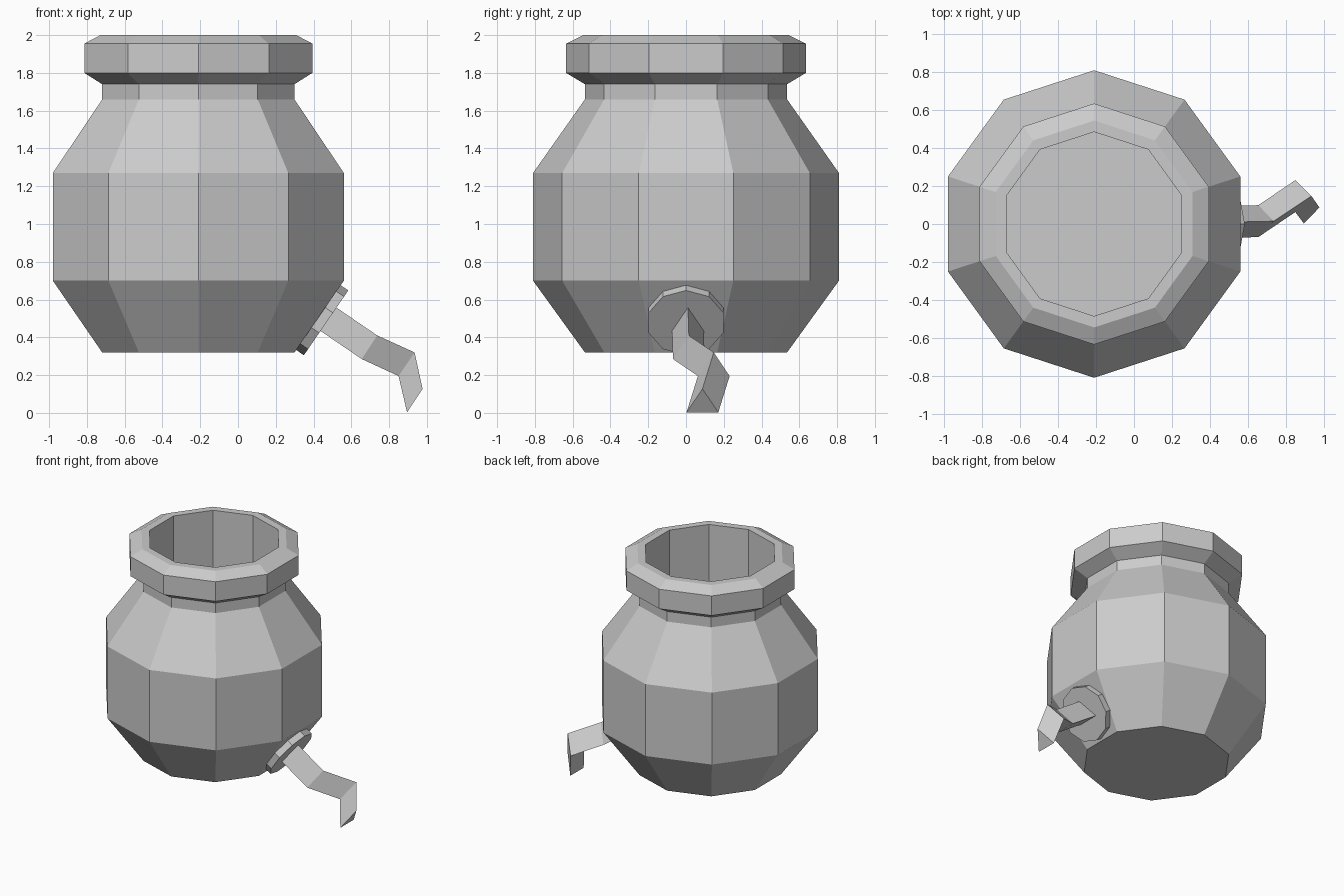
import bpy
import bmesh
from math import cos, sin, pi
from mathutils import Vector

cube = bpy.data.objects.get("Cube")
if cube:
    bpy.data.objects.remove(cube, do_unlink=True)

SIDES = 10

# Single grey clay colour
clay = bpy.data.materials.new("grey clay")
clay.use_nodes = True
grey = (0.6, 0.6, 0.6, 1)
clay.diffuse_color = grey
clay.node_tree.nodes["Principled BSDF"].inputs["Base Color"].default_value = grey


def ring(centre, u, v, radius):
    """Regular polygon in the plane of u and v, with a corner on v."""
    angles = [2 * pi * i / SIDES + pi / 2 for i in range(SIDES)]
    return [centre + radius * (cos(a) * u + sin(a) * v) for a in angles]


def loft(name, rings):
    """Skin a run of rings and cap both ends."""
    bm = bmesh.new()
    loops = [[bm.verts.new(p) for p in r] for r in rings]
    n = len(loops[0])
    for a, b in zip(loops, loops[1:]):
        for i in range(n):
            j = (i + 1) % n
            bm.faces.new((a[i], a[j], b[j], b[i]))
    bm.faces.new(loops[0])
    bm.faces.new(loops[-1])
    bmesh.ops.recalc_face_normals(bm, faces=bm.faces)
    mesh = bpy.data.meshes.new(name)
    bm.to_mesh(mesh)
    bm.free()
    mesh.materials.append(clay)
    obj = bpy.data.objects.new(name, mesh)
    bpy.context.collection.objects.link(obj)
    return obj


X, Y, Z = Vector((1, 0, 0)), Vector((0, 1, 0)), Vector((0, 0, 1))

# Hollow jar: outer wall, rim, then straight inner wall down to the floor
profile = [(0.535, 0.32), (0.81, 0.70), (0.81, 1.27), (0.535, 1.66),
           (0.535, 1.74), (0.635, 1.80), (0.635, 1.955), (0.545, 2.0),
           (0.485, 2.0), (0.485, 0.37)]
loft("jar", [ring(-0.21 * X + z * Z, X, Y, r) for r, z in profile])

# Round flange lying on the lower sloping face
axis = Vector((0.825, 0, -0.565)).normalized()
up_slope = Vector((-axis.z, 0, axis.x))
base = Vector((0.425, 0, 0.505))
loft("spout_flange", [ring(base + d * axis, Y, up_slope, 0.208)
                      for d in (-0.005, 0.05)])

# Crooked three-sided spout: ridge position at each bend, and the drop to its two lower edges
path = [((0.51, 0.01, 0.565), (-0.085, -0.123)),
        ((0.737, 0.015, 0.41), (-0.082, -0.125)),
        ((0.935, 0.147, 0.32), (-0.085, -0.125)),
        ((0.977, 0.087, 0.127), (-0.082, -0.124))]
spout = []
for ridge, (dx, dz) in path:
    top = Vector(ridge)
    spout.append([top] + [top + Vector((dx, dy, dz)) for dy in (-0.084, 0.084)])
loft("spout", spout)
